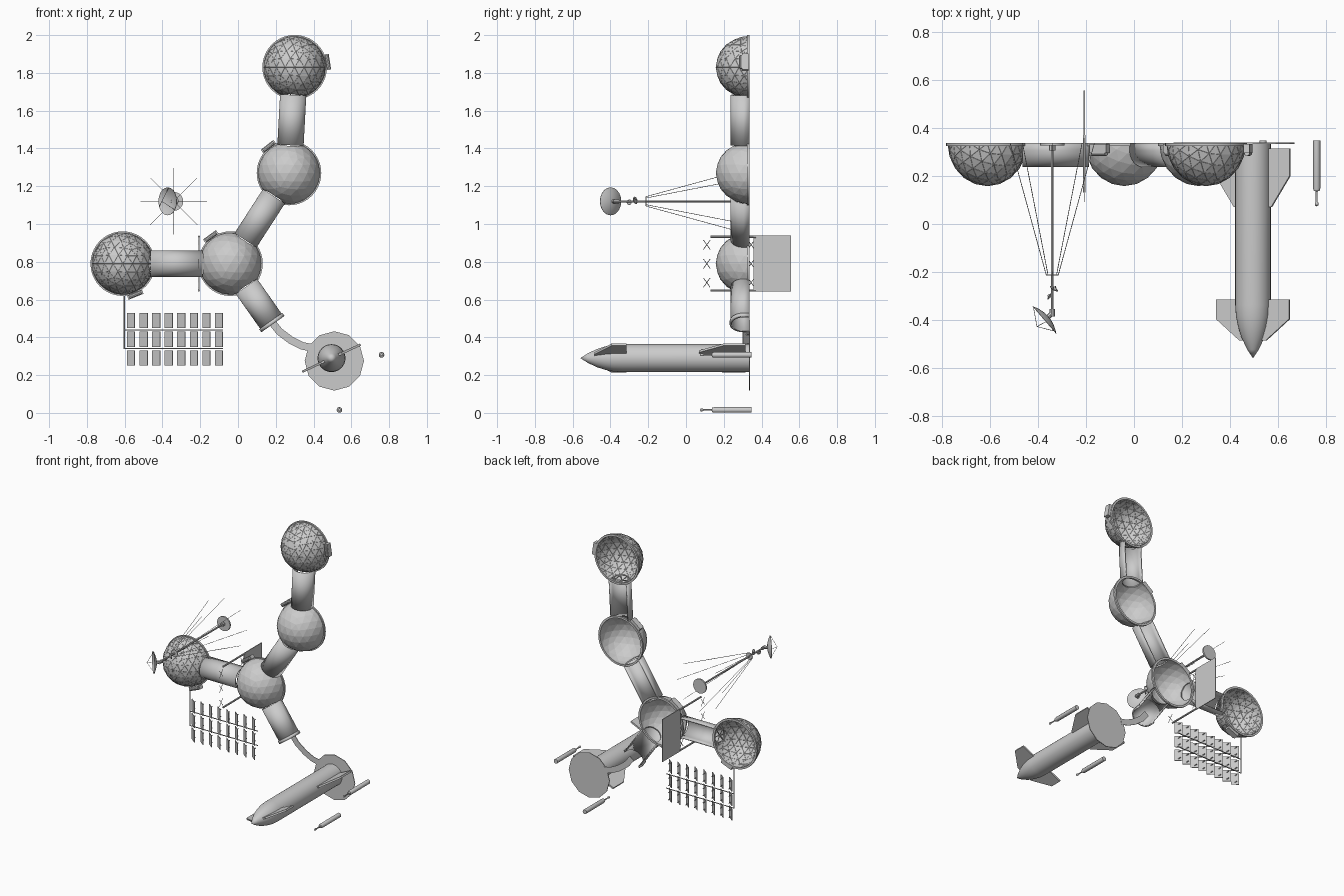
import bpy, bmesh, math
from mathutils import Vector, Matrix

if "Cube" in bpy.data.objects:
    bpy.data.objects.remove(bpy.data.objects["Cube"])

G = 0.336  # y of the ground plane; height above it runs toward -y


def P(x, z, h=0.0):
    return Vector((x, G - h, z))


def finish(name, bm, smooth=None):
    bmesh.ops.recalc_face_normals(bm, faces=bm.faces[:])
    me = bpy.data.meshes.new(name)
    bm.to_mesh(me)
    bm.free()
    ob = bpy.data.objects.new(name, me)
    bpy.context.collection.objects.link(ob)
    if smooth:
        bpy.ops.object.select_all(action='DESELECT')
        ob.select_set(True)
        bpy.context.view_layer.objects.active = ob
        bpy.ops.object.shade_smooth_by_angle(angle=math.radians(smooth))
    return ob


def add_lathe(bm, profile, origin, axis, n=8):
    """Revolve (radius, distance) pairs around an axis."""
    q = Vector(axis).to_track_quat('Z', 'Y')
    rings = [[bm.verts.new(Vector(origin) + q @ Vector((r * math.cos(a), r * math.sin(a), t)))
              for a in (2 * math.pi * i / n for i in range(n))] for r, t in profile]
    for a, b in zip(rings, rings[1:]):
        for i in range(n):
            j = (i + 1) % n
            bm.faces.new((a[i], a[j], b[j], b[i]))
    bmesh.ops.remove_doubles(bm, verts=[v for r in rings for v in r], dist=1e-6)


def add_rod(bm, a, b, r, n=6):
    d = Vector(b) - Vector(a)
    add_lathe(bm, [(0, 0), (r, 0), (r, d.length), (0, d.length)], a, d, n)


def add_box(bm, loc, size, rot=Matrix()):
    bmesh.ops.create_cube(bm, size=1, matrix=Matrix.Translation(loc) @ rot @ Matrix.Diagonal((*size, 1)))


def add_plate(bm, pts, thick):
    """Extrude a planar polygon."""
    f = bm.faces.new([bm.verts.new(p) for p in pts])
    f.normal_update()
    off = f.normal * thick
    ext = bmesh.ops.extrude_face_region(bm, geom=[f], use_keep_orig=True)
    bmesh.ops.translate(bm, verts=[v for v in ext['geom'] if isinstance(v, bmesh.types.BMVert)], vec=off)


# Habitat layout
R = 0.165
domes = {'west': (-0.61, 0.79), 'hub': (-0.04, 0.79), 'middle': (0.27, 1.27), 'north': (0.30, 1.83)}
links = [('west', 'hub'), ('hub', 'middle'), ('middle', 'north')]


def half_sphere(r):
    bm = bmesh.new()
    bmesh.ops.create_icosphere(bm, subdivisions=3, radius=r)
    bmesh.ops.bisect_plane(bm, geom=bm.verts[:] + bm.edges[:] + bm.faces[:], dist=1e-5,
                           plane_co=(0, 0, 0), plane_no=(0, 1, 0), clear_outer=True)
    bmesh.ops.scale(bm, verts=bm.verts[:], vec=(1, 1.08, 1))
    return bm


dome_obs = {}
for key, (x, z) in domes.items():
    ob = finish(key + '_dome', half_sphere(R))
    ob.location = P(x, z)
    so = ob.modifiers.new('shell', 'SOLIDIFY')
    so.thickness = 0.006
    dome_obs[key] = ob
    # Foundation ring
    bm = bmesh.new()
    add_lathe(bm, [(0.157, 0), (0.171, 0), (0.171, 0.012), (0.157, 0.012), (0.157, 0)], P(x, z), (0, -1, 0), 40)
    finish(key + '_dome_rim', bm, 30)
    # Geodesic lattice on the two framed domes
    if key in ('west', 'north'):
        fr = finish(key + '_dome_lattice', half_sphere(R - 0.003))
        fr.location = P(x, z)
        wf = fr.modifiers.new('struts', 'WIREFRAME')
        wf.thickness = 0.0075


# Vaulted corridors with an open underside
def vault(name, a, b, r=0.066, rise=0.03, thick=0.007):
    a, b = Vector((a[0], 0, a[1])), Vector((b[0], 0, b[1]))
    d = (b - a).normalized()
    side = Vector((d.z, 0, -d.x))
    prof = [(-r, 0)] + [(-r * math.cos(t), rise + r * math.sin(t))
                        for t in (math.pi * i / 16 for i in range(17))] + [(r, 0)]
    bm = bmesh.new()
    rows = [[bm.verts.new(p + side * u + Vector((0, G - h, 0))) for u, h in prof] for p in (a, b)]
    for i in range(len(prof) - 1):
        bm.faces.new((rows[0][i], rows[0][i + 1], rows[1][i + 1], rows[1][i]))
    ob = finish(name, bm, 35)
    so = ob.modifiers.new('shell', 'SOLIDIFY')
    so.thickness = thick
    so.offset = 0


exit_end = (0.185, 0.47)
spans = [(s, t, domes[s], domes[t]) for s, t in links] + [('hub', None, domes['hub'], exit_end)]
for s, t, a, b in spans:
    a, b = Vector(a), Vector(b)
    d = (b - a).normalized()
    end = b - d * 0.147 if t else b
    name = s + '_corridor' if t else 'exit_corridor'
    vault(name, a + d * 0.147, end)
    # Doorway cutter
    bm = bmesh.new()
    c0, c1 = a + d * 0.1, (b - d * 0.1 if t else b)
    add_rod(bm, P(*c0, 0.025), P(*c1, 0.025), 0.06, 20)
    cut = finish(name + '_cutter', bm)
    cut.hide_render = True
    cut.display_type = 'WIRE'
    for k in filter(None, (s, t)):
        bo = dome_obs[k].modifiers.new('doorway', 'BOOLEAN')
        bo.operation, bo.object, bo.solver = 'DIFFERENCE', cut, 'EXACT'
    if not t:
        vault('exit_collar', b - d * 0.02, b, 0.07, 0.03, 0.01)

# Small airlocks tangent to the dome edges
for i, (k, ang) in enumerate([('west', -68), ('hub', 126), ('middle', 128), ('north', 9)]):
    c, a = Vector(domes[k]), math.radians(ang)
    rad = Vector((math.cos(a), math.sin(a)))
    tan = Vector((-rad.y, rad.x))
    m = c + rad * (R + 0.012)
    bm = bmesh.new()
    add_box(bm, P(*m, 0.022), (0.024, 0.036, 0.085), Matrix.Rotation(-a, 4, 'Y'))
    add_rod(bm, P(*(m - tan * 0.035), 0.042), P(*(m + tan * 0.035), 0.042), 0.011, 10)
    finish(k + '_airlock', bm)

# Walkway to the landing pad
path = [Vector(p) for p in [(0.18, 0.48), (0.22, 0.43), (0.28, 0.385), (0.34, 0.355), (0.39, 0.345)]]
bm = bmesh.new()
left, right = [], []
for i, p in enumerate(path):
    d = (path[min(i + 1, 4)] - path[max(i - 1, 0)]).normalized() * 0.02
    left.append(P(p.x - d.y, p.y + d.x))
    right.append(P(p.x + d.y, p.y - d.x))
add_plate(bm, left + right[::-1], 0.004)
finish('walkway', bm)

# Landing pad
bm = bmesh.new()
add_rod(bm, P(0.51, 0.275, -0.002), P(0.51, 0.275, 0.003), 0.157, 12)
finish('landing_pad', bm)

# Rocket
bm = bmesh.new()
add_lathe(bm, [(0, 0), (0.074, 0), (0.074, 0.67), (0.071, 0.715), (0.062, 0.76), (0.048, 0.805),
               (0.024, 0.855), (0, 0.892)], P(0.495, 0.29, 0.003), (0, -1, 0), 32)
finish('rocket_body', bm, 35)

tilt = math.radians(25)
fins = {'aft_fin': [(0.06, 0.315), (0.17, 0.315), (0.17, 0.2), (0.085, 0.07), (0.06, 0.07)],
        'nose_fin': [(0.05, -0.315), (0.168, -0.315), (0.168, -0.395), (0.06, -0.485), (0.03, -0.485)]}
for name, pts in fins.items():
    for s, label in ((1, 'right_'), (-1, 'left_')):
        bm = bmesh.new()
        up = Vector((-math.sin(tilt), 0, math.cos(tilt)))
        add_plate(bm, [Vector((0.495 + s * r * math.cos(tilt), y, 0.29 + s * r * math.sin(tilt))) - up * 0.006 * s
                       for r, y in pts], 0.012)
        # center the plate on the fin plane
        bm.normal_update()
        mid = sum((v.co for v in bm.verts), Vector()) / len(bm.verts)
        err = (mid - Vector((0.495, mid.y, 0.29))).dot(up)
        bmesh.ops.translate(bm, verts=bm.verts[:], vec=-up * err)
        finish(label + name, bm)

# Storage canisters with thin nozzles
for i, (x, z) in enumerate([(0.76, 0.307), (0.537, 0.0155)]):
    bm = bmesh.new()
    add_lathe(bm, [(0, 0), (0.015, 0), (0.015, 0.2), (0.012, 0.21), (0.004, 0.212), (0.004, 0.255),
                   (0.007, 0.26), (0.007, 0.27), (0, 0.275)], P(x, z, -0.012), (0, -1, 0), 14)
    finish(f'canister_{i + 1}', bm, 35)

# Communication mast with guy wires
mx, mz = -0.34, 1.12
bm = bmesh.new()
add_rod(bm, P(mx, mz), P(mx, mz, 0.01), 0.05, 20)
add_rod(bm, P(mx, mz), P(mx, mz, 0.7), 0.006, 10)
add_rod(bm, P(mx, mz, 0.03), P(mx, mz, 0.01), 0.013, 10)
add_rod(bm, P(mx, mz, 0.546), P(mx, mz, 0.55), 0.026, 8)
add_rod(bm, P(mx, mz, 0.69), P(mx, mz, 0.72), 0.011, 10)
finish('mast', bm, 35)
bm = bmesh.new()
for i in range(8):
    c, s = math.cos(i * math.pi / 4), math.sin(i * math.pi / 4)
    add_rod(bm, P(mx + 0.175 * c, mz + 0.175 * s), P(mx + 0.025 * c, mz + 0.025 * s, 0.548), 0.0015, 4)
finish('guy_wires', bm)


def dish(name, center, axis, r):
    bm, ax = bmesh.new(), Vector(axis).normalized()
    prof = [(r * k, r * 0.28 * (k * k - 1)) for k in (0, 0.3, 0.6, 0.85, 1)]
    add_lathe(bm, prof + [(k, t - 0.002) for k, t in prof[::-1]], center, ax, 20)
    focus = Vector(center) + ax * r * 0.55
    side = ax.orthogonal().normalized()
    for i in range(3):
        rim = Vector(center) + Matrix.Rotation(i * 2.094, 3, ax) @ side * r
        add_rod(bm, rim, focus, 0.0012, 4)
    add_rod(bm, Vector(center) - ax * r * 0.6, Vector(center) - ax * r * 0.25, r * 0.14, 8)
    finish(name, bm, 35)


dish('main_dish', (-0.373, -0.40, mz), (-0.757, -0.655, 0), 0.074)
dish('small_dish', (-0.332, -0.268, mz + 0.005), (0.5, 0.8, 0.2), 0.02)
dish('relay_dish', (-0.352, -0.30, mz - 0.005), (-0.8, 0.5, -0.2), 0.015)

# Tilted solar field
bm, posts = bmesh.new(), bmesh.new()
for i in range(8):
    for j in range(3):
        x, z = -0.566 + 0.0665 * i, 0.29 + 0.1 * j
        add_box(bm, P(x, z, 0.02), (0.052, 0.004, 0.08), Matrix.Rotation(math.radians(-38), 4, 'Z'))
        for dz in (-0.025, 0.025):
            add_rod(posts, P(x, z + dz), P(x, z + dz, 0.02), 0.003, 6)
finish('solar_panels', bm)
for z in (0.34, 0.44):
    add_rod(posts, P(-0.602, z, 0.004), P(-0.08, z, 0.004), 0.003)
add_rod(posts, P(-0.602, 0.337, 0.004), P(-0.602, 0.63, 0.004), 0.003)
finish('solar_posts_and_cables', posts)

# Upright radiator sheet with support arms and cross aerials
bm = bmesh.new()
add_box(bm, (-0.207, 0.457, 0.79), (0.005, 0.198, 0.296))
finish('radiator_sheet', bm)
bm = bmesh.new()
for z in (0.648, 0.932):
    add_rod(bm, (-0.207, 0.13, z), (-0.207, 0.37, z), 0.006, 8)
for y in (0.11, 0.345):
    for z in (0.69, 0.79, 0.89):
        for s in (-1, 1):
            add_rod(bm, (-0.207, y - 0.018, z - s * 0.025), (-0.207, y + 0.018, z + s * 0.025), 0.0018, 4)
finish('radiator_arms_and_aerials', bm)
